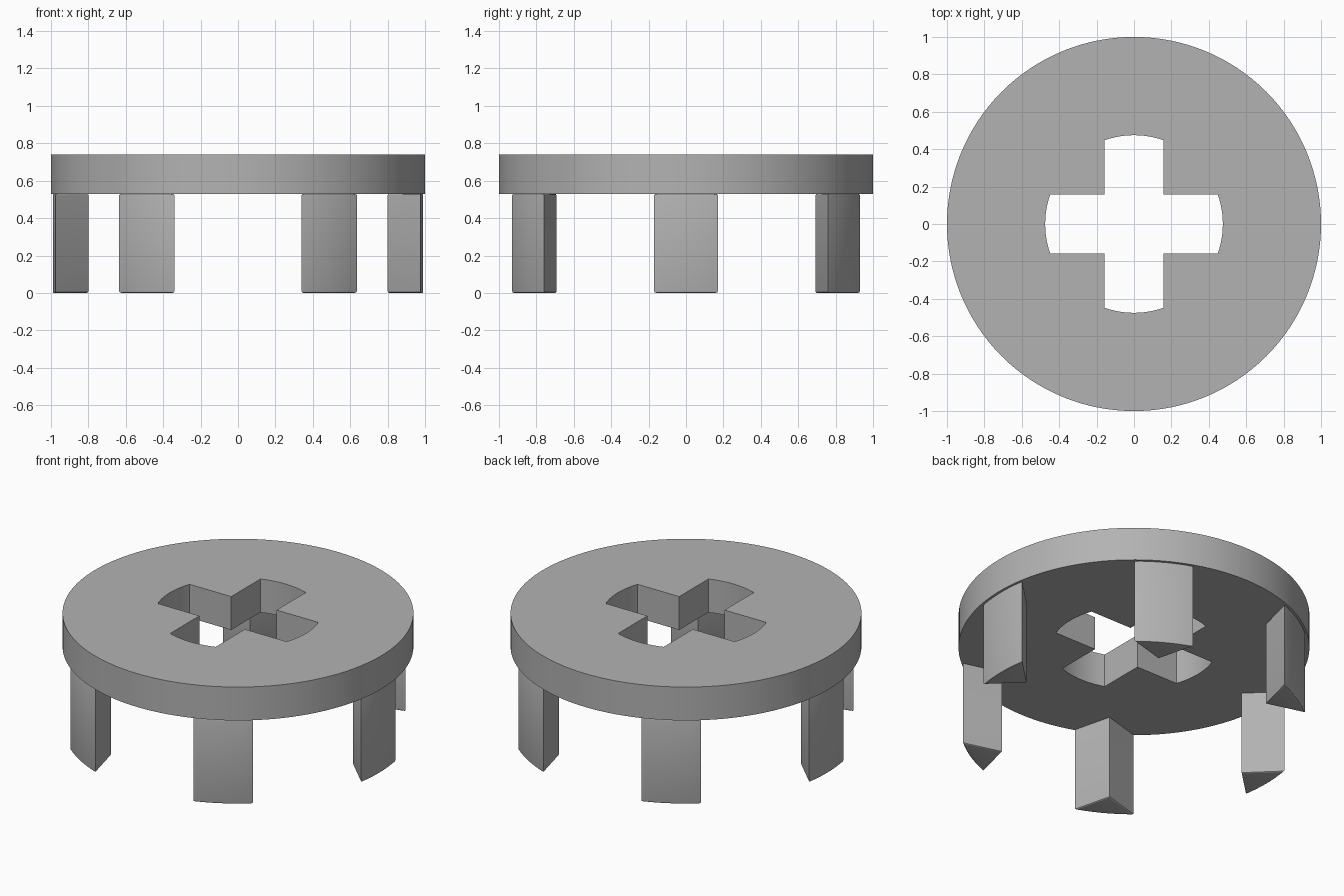
import bpy, bmesh, math

cube = bpy.data.objects.get("Cube")
if cube:
    bpy.data.objects.remove(cube)

TOP, UNDERSIDE = 0.74, 0.53

grey = bpy.data.materials.new("plain grey")
grey.use_nodes = True
colour = (0.45, 0.45, 0.45, 1)
grey.diffuse_color = colour
grey.node_tree.nodes["Principled BSDF"].inputs["Base Color"].default_value = colour


def arc(radius, start, end, steps):
    """Points along an arc, both ends included."""
    angles = [start + (end - start) * i / steps for i in range(steps + 1)]
    return [(radius * math.cos(a), radius * math.sin(a)) for a in angles]


def prism(name, outlines, bottom, top, bevel=0):
    """Fill flat outlines (extra ones are holes) and extrude them upward."""
    bm = bmesh.new()
    edges = []
    for outline in outlines:
        verts = [bm.verts.new((x, y, bottom)) for x, y in outline]
        edges += [bm.edges.new((v, verts[i - 1])) for i, v in enumerate(verts)]
    if len(outlines) == 1:
        bm.faces.new(verts)
    else:
        bmesh.ops.triangle_fill(bm, edges=edges, use_beauty=True)
    extruded = bmesh.ops.extrude_face_region(bm, geom=bm.faces[:], use_keep_orig=True)
    for v in extruded["geom"]:
        if isinstance(v, bmesh.types.BMVert):
            v.co.z = top
    bmesh.ops.recalc_face_normals(bm, faces=bm.faces[:])
    if bevel:
        rim = [e for e in bm.edges if all(v.co.z == e.verts[0].co.z < top for v in e.verts)]
        bmesh.ops.bevel(bm, geom=rim, offset=bevel, segments=3, profile=0.5, affect='EDGES')
    mesh = bpy.data.meshes.new(name)
    bm.to_mesh(mesh)
    bm.free()
    mesh.materials.append(grey)
    obj = bpy.data.objects.new(name, mesh)
    bpy.context.collection.objects.link(obj)
    bpy.ops.object.select_all(action='DESELECT')
    obj.select_set(True)
    bpy.context.view_layer.objects.active = obj
    bpy.ops.object.shade_smooth_by_angle(angle=math.radians(30))
    return obj


# Round plate with a cross-shaped opening that has curved ends
rim = arc(1.0, 0, math.tau, 128)[:-1]
half_width, reach = 0.158, 0.475
spread = math.asin(half_width / reach)
cross = []
for quarter in range(4):
    middle = quarter * math.pi / 2
    cross += arc(reach, middle - spread, middle + spread, 10)
    cross += arc(half_width * math.sqrt(2), middle + math.pi / 4, 0, 1)[:1]
prism("round_plate", [rim, cross], UNDERSIDE, TOP)

# Six wedge legs: curved outside, pointed toward the middle
half_angle = math.radians(9.9)
for i in range(6):
    wedge = [(0.8, 0)] + arc(0.99, -half_angle, half_angle, 12)
    leg = prism(f"leg_{i + 1}", [wedge], 0, UNDERSIDE, bevel=0.008)
    leg.rotation_euler.z = i * math.pi / 3
